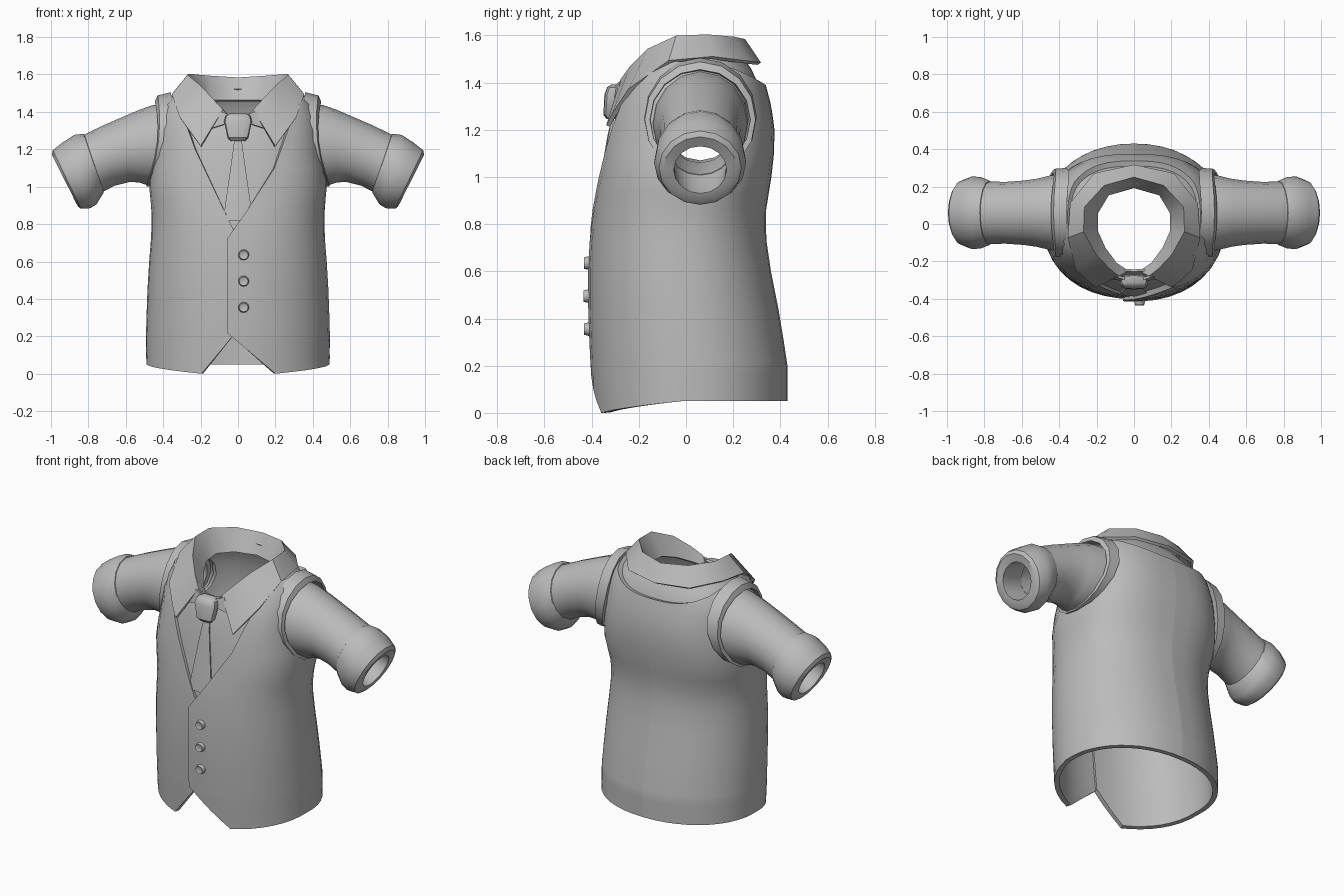
import bpy, bmesh, math
from mathutils import Vector

if "Cube" in bpy.data.objects:
    bpy.data.objects.remove(bpy.data.objects["Cube"])

cloth = bpy.data.materials.new("grey cloth")
cloth.diffuse_color = (0.5, 0.5, 0.5, 1)
cloth.use_nodes = True
cloth.node_tree.nodes["Principled BSDF"].inputs["Base Color"].default_value = cloth.diffuse_color

# torso profile: height, half width, front y, back y, section power
PROFILE = [(0, .49, -.39, .43, 2.1), (.2, .492, -.405, .43, 2.1), (.4, .487, -.415, .4, 2.1),
           (.6, .475, -.415, .36, 2.15), (.75, .463, -.408, .338, 2.2), (.85, .462, -.398, .338, 2.3),
           (1.0, .475, -.375, .362, 2.5), (1.1, .465, -.36, .373, 2.6), (1.2, .45, -.342, .375, 2.6),
           (1.3, .44, -.317, .362, 2.6), (1.4, .42, -.275, .335, 2.5), (1.45, .395, -.25, .312, 2.4),
           (1.5, .345, -.22, .28, 2.3), (1.55, .26, -.19, .235, 2.2)]


def lerp_table(table, z):
    z = min(max(z, table[0][0]), table[-1][0])
    for a, b in zip(table, table[1:]):
        if z <= b[0]:
            f = (z - a[0]) / (b[0] - a[0])
            return [p + (q - p) * f for p, q in zip(a[1:], b[1:])]


def power(v, p):
    return math.copysign(abs(v) ** p, v)


def torso(phi, z, off=0.0):
    """Point on the torso; phi runs from 0 at the front to pi at the back."""
    hw, f, b, p = lerp_table(PROFILE, z)
    return Vector(((hw + off) * power(math.sin(phi), 2 / p),
                   (f + b) / 2 - ((b - f) / 2 + off) * power(math.cos(phi), 2 / p), z))


def phi_at(x, z):
    hw, f, b, p = lerp_table(PROFILE, z)
    return math.asin(max(-1, min(1, power(x / hw, p / 2))))


def front_y(x, z, off=0.0):
    return torso(phi_at(x, z), z, off).y


def add(name, bm):
    me = bpy.data.meshes.new(name)
    bm.to_mesh(me)
    bm.free()
    me.materials.append(cloth)
    ob = bpy.data.objects.new(name, me)
    bpy.context.collection.objects.link(ob)
    return ob


def loft(name, rows, wrap=False, loop=False, caps=False, thick=0, offset=-1):
    """Skin rows of points; wrap closes each row, loop joins last row to first."""
    bm = bmesh.new()
    vs = [[bm.verts.new(p) for p in r] for r in rows]
    n = len(rows[0])
    pairs = list(zip(vs, vs[1:])) + ([(vs[-1], vs[0])] if loop else [])
    for a, b in pairs:
        for j in range(n if wrap else n - 1):
            k = (j + 1) % n
            bm.faces.new((a[j], a[k], b[k], b[j]))
    if caps:
        bm.faces.new(vs[0])
        bm.faces.new(vs[-1])
    if loop or caps:
        bmesh.ops.recalc_face_normals(bm, faces=bm.faces)
    else:
        bm.normal_update()
        out = sum(f.normal.dot(f.calc_center_median() * Vector((1, 1, 0))) for f in bm.faces)
        if out < 0:
            bmesh.ops.reverse_faces(bm, faces=bm.faces)
    ob = add(name, bm)
    if thick:
        m = ob.modifiers.new("thickness", 'SOLIDIFY')
        m.thickness, m.offset = thick, offset
        m.use_even_offset = False
    return ob


def arm_ring(s, xt, zt, xb, zb, ry, bow=0.0, n=16):
    pts = []
    for i in range(n):
        a = 2 * math.pi * i / n
        c, d = math.cos(a), math.sin(a)
        x = (xt + xb) / 2 + (xt - xb) / 2 * c - bow * d * d
        pts.append(Vector((s * x, .06 + ry * d, (zt + zb) / 2 + (zt - zb) / 2 * c)))
    return pts


def cut(ob, cutter):
    m = ob.modifiers.new("armhole", 'BOOLEAN')
    m.operation, m.object, m.solver = 'DIFFERENCE', cutter, 'EXACT'


# sleeves, cuffs and armhole trims
SLEEVE = [(.37, 1.45, .44, 1.02, .205, .05), (.46, 1.435, .49, 1.01, .2, .03), (.53, 1.41, .53, 1.023, .182, .01),
          (.6, 1.38, .58, 1.025, .172), (.72, 1.328, .66, 1.005, .165), (.84, 1.27, .735, .965, .168),
          (.82, 1.22, .745, 1.01, .13), (.6, 1.33, .58, 1.06, .14), (.37, 1.4, .43, 1.07, .16, .03)]
CUFF = [(.81, 1.26, .715, .985, .155), (.825, 1.283, .72, .965, .172), (.875, 1.277, .757, .905, .19),
        (.94, 1.235, .79, .885, .195), (.99, 1.195, .84, .882, .175), (.995, 1.17, .855, .893, .155),
        (.965, 1.13, .875, .93, .112), (.92, 1.15, .83, .95, .112), (.81, 1.21, .74, 1.01, .13)]
TRIM = [(.36, 1.505, .46, 1.005, .24, .05), (.43, 1.488, .49, 1.0, .235, .035),
        (.445, 1.455, .488, 1.03, .213, .035), (.38, 1.45, .455, 1.035, .205, .05)]
CUT = [(.2, 1.42, .25, 1.06, .185), (.65, 1.4, .65, 1.06, .185)]
cutters = {}
for s, side in ((-1, "left"), (1, "right")):
    loft("sleeve_" + side, [arm_ring(s, *r) for r in SLEEVE], wrap=True, loop=True)
    loft("cuff_" + side, [arm_ring(s, *r) for r in CUFF], wrap=True, loop=True)
    loft("armhole_trim_" + side, [arm_ring(s, *r) for r in TRIM], wrap=True, loop=True)
    cutters[s] = loft("armhole_cutter_" + side, [arm_ring(s, *r) for r in CUT], wrap=True, caps=True)
    cutters[s].hide_render = True

# vest halves: front edge as (height, distance across the middle)
EDGES = {1: [(0, .2), (.22, -.06), (.72, -.06), (.86, .04), (1.1, .195), (1.49, .335)],
         -1: [(0, .2), (.2, .03), (.72, 0), (.88, .08), (1.22, .245), (1.49, .335)]}
ROWS = [0, .05, .1, .15, .2, .22, .3, .45, .6, .72, .79, .86, .93, 1, 1.1, 1.2, 1.3, 1.38, 1.44, 1.49]
for s, side in ((-1, "left"), (1, "right")):
    rows = []
    for z in ROWS:
        p0 = phi_at(lerp_table(EDGES[s], z)[0], z)
        row = []
        for j in range(21):
            f = j / 20
            phi = p0 + (math.pi - p0) * f
            lift = .05 * max(0, 1 - z / .2) * min(1, f * 2.5)
            drop = .1 * max(0, -math.cos(phi)) ** 2 * max(0, (z - 1.2) / .29)
            off = -.014 * max(0, math.cos(phi)) ** 2 if s < 0 else 0
            p = torso(phi, z + lift - drop, off)
            row.append(Vector((s * p.x, p.y, p.z)))
        rows.append(row)
    cut(loft("vest_" + side, rows, thick=.03), cutters[s])

# shirt body under the vest, dipping at the front of the neck
rows = []
for i in range(13):
    row = []
    for j in range(40):
        phi = 2 * math.pi * j / 40
        top = 1.53 - .15 * max(0, math.cos(phi)) ** 2
        row.append(torso(phi, .7 + (top - .7) * i / 12, -.03))
    rows.append(row)
shirt = loft("shirt_body", rows, wrap=True, thick=.012)
for c in cutters.values():
    cut(shirt, c)

# folded collar: inner foot, fold line, outer edge from back to front
FOOT = [(0, .2, 1.46), (.14, .16, 1.46), (.2, .06, 1.47), (.2, -.04, 1.46), (.16, -.13, 1.43), (.1, -.21, 1.385), (.035, -.255, 1.355)]
FOLD = [(0, .25, 1.575), (.16, .205, 1.585), (.265, .09, 1.595), (.27, -.04, 1.59), (.205, -.16, 1.535), (.135, -.235, 1.46), (.085, -.275, 1.405)]
LEAF = [(0, .31, 1.48), (.21, .265, 1.485), (.335, .11, 1.505), (.348, -.07, 1.488), (.31, -.235, 1.37), (.235, -.305, 1.265), (.198, -.33, 1.215)]


def both(half):
    return [Vector((-x, y, z)) for x, y, z in reversed(half[1:])] + [Vector(p) for p in half]


loft("collar", [both(r) for r in (FOOT, FOLD, LEAF)], thick=.018, offset=0)

# tie: blade, knot and the two bands running under the collar
blade = []
for i in range(9):
    z = 1.3 - .06 * i
    w = .012 + .0085 * i
    blade.append([Vector((x, front_y(0, z, -.014) + abs(x) * .12, z)) for x in (-w, 0, w)])
loft("tie_blade", blade, thick=.01)
KNOT = [(1.245, .04, .018, -.318), (1.262, .055, .03, -.32), (1.35, .075, .034, -.312),
        (1.38, .066, .032, -.302), (1.392, .045, .02, -.296)]
loft("tie_knot", [[Vector((w * power(math.cos(a), .6), y + d * power(math.sin(a), .6), z))
                   for a in [2 * math.pi * k / 12 for k in range(12)]] for z, w, d, y in KNOT],
     wrap=True, caps=True)
for s, side in ((-1, "left"), (1, "right")):
    loft("tie_band_" + side, [[Vector((s * .04, -.302, 1.385)), Vector((s * .1, -.282, 1.405))],
                              [Vector((s * .04, -.308, 1.345)), Vector((s * .15, -.29, 1.31))]], thick=.012)

# vest buttons
for i, z in enumerate((.355, .495, .635)):
    bm = bmesh.new()
    bmesh.ops.create_cone(bm, cap_ends=True, segments=12, radius1=.03, radius2=.024, depth=.026)
    top = max(bm.faces, key=lambda f: f.calc_center_median().z)
    bmesh.ops.inset_region(bm, faces=[top], thickness=.007, depth=-.004)
    ob = add("button_%d" % (i + 1), bm)
    ob.rotation_euler.x = math.pi / 2
    ob.location = (.03, front_y(.03, z) - .007, z)

# bake modifiers, drop cutters, smooth soft areas and keep edges crisp
bpy.context.view_layer.update()
dg = bpy.context.evaluated_depsgraph_get()
baked = [(o, bpy.data.meshes.new_from_object(o.evaluated_get(dg)))
         for o in bpy.data.objects if o.modifiers]
for o, me in baked:
    o.modifiers.clear()
    o.data = me
for c in cutters.values():
    bpy.data.objects.remove(c)
for o in bpy.data.objects:
    o.data.shade_smooth()
    o.data.set_sharp_from_angle(angle=math.radians(35))
